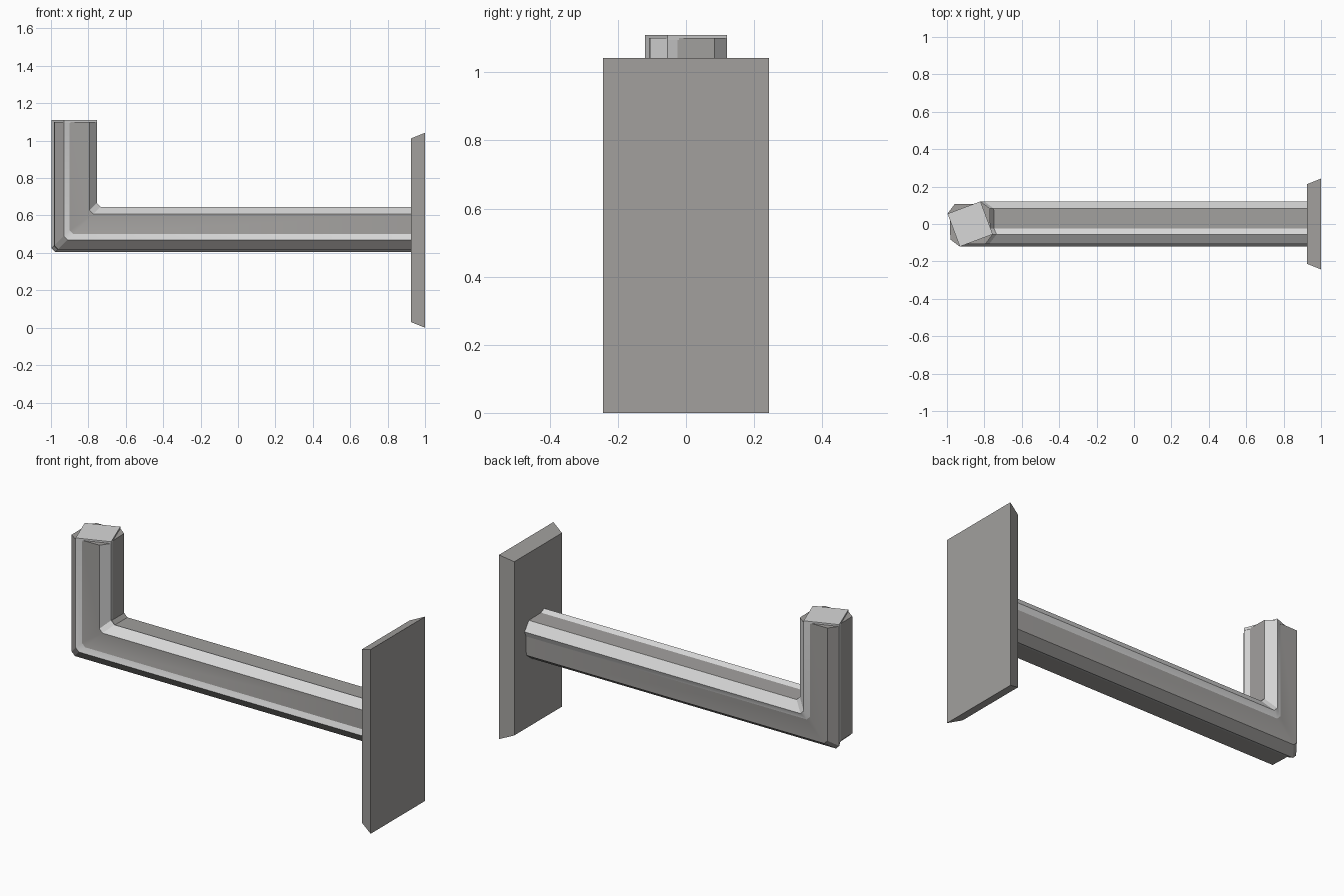
import bpy, bmesh, math

if "Cube" in bpy.data.objects:
    bpy.data.objects.remove(bpy.data.objects["Cube"])


def material(name, rgb):
    m = bpy.data.materials.new(name)
    m.diffuse_color = (*rgb, 1)
    m.use_nodes = True
    m.node_tree.nodes["Principled BSDF"].inputs["Base Color"].default_value = m.diffuse_color
    return m


dark = material("warm_grey_metal", (0.36, 0.35, 0.34))
light = material("light_grey_metal", (0.68, 0.68, 0.68))


def loft(name, rings, mats, pick=lambda i: 0, smooth=None):
    """Skin a list of vertex rings, close both ends, colour sides by index."""
    bm = bmesh.new()
    rows = [[bm.verts.new(p) for p in r] for r in rings]
    n = len(rows[0])
    for a, b in zip(rows, rows[1:]):
        for i in range(n):
            j = (i + 1) % n
            bm.faces.new((a[i], a[j], b[j], b[i])).material_index = pick(i)
    bm.faces.new(rows[0])
    bm.faces.new(rows[-1])
    bmesh.ops.recalc_face_normals(bm, faces=bm.faces)
    me = bpy.data.meshes.new(name)
    bm.to_mesh(me)
    bm.free()
    for m in mats:
        me.materials.append(m)
    ob = bpy.data.objects.new(name, me)
    bpy.context.collection.objects.link(ob)
    if smooth:
        bpy.ops.object.select_all(action='DESELECT')
        ob.select_set(True)
        bpy.context.view_layer.objects.active = ob
        bpy.ops.object.shade_smooth_by_angle(angle=math.radians(smooth))
    return ob


# Cross-section: one side of the ribbed bar, turned four times
CX, CZ, TOP = -0.876, 0.525, 1.10
side = [(-0.055, -0.121), (-0.025, -0.108), (0.083, -0.106)]
section = []
for k in range(4):
    section += side
    side = [(-y, x) for x, y in side]


# Ribs at the square's corners are light; the outer bevels stay dark
def rib_colour(i):
    return 1 if i % 3 == 0 or i in (2, 5) else 0


# Bent hook arm: upright, small chamfered mitre, then the horizontal bar
c = 0.02
loft("hook_arm", [
    [(CX + d, y, TOP) for d, y in section],
    [(CX + d, y, CZ + d + c) for d, y in section],
    [(CX + d + c, y, CZ + d) for d, y in section],
    [(0.935, y, CZ + d) for d, y in section],
], [dark, light], rib_colour, smooth=20)

# Square tip standing slightly proud of the upright
corners = section[::3]
loft("tip_cap", [[(CX + d, y, z) for d, y in corners] for z in (1.095, 1.11)], [light])


# Wall plate with bevelled edges
def rect(x, hy, z0, z1):
    return [(x, -hy, z0), (x, hy, z0), (x, hy, z1), (x, -hy, z1)]


loft("wall_plate", [rect(0.925, 0.213, 0.03, 1.012), rect(1.0, 0.243, 0.0, 1.042)], [dark])
